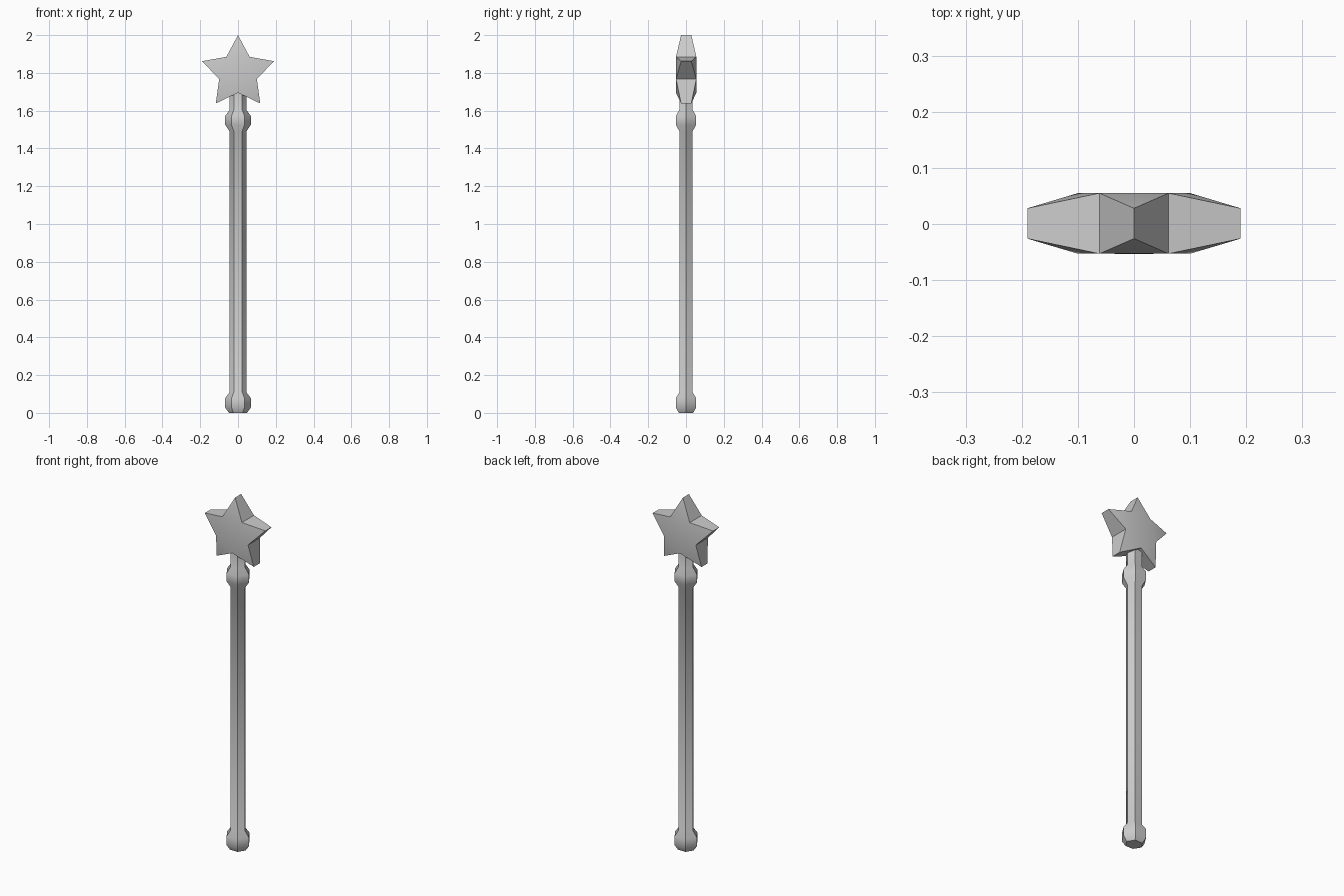
import bpy
from math import sin, cos, pi, radians

if "Cube" in bpy.data.objects:
    bpy.data.objects.remove(bpy.data.objects["Cube"])


def make_object(name, verts, faces):
    mesh = bpy.data.meshes.new(name)
    mesh.from_pydata(verts, [], faces)
    mesh.update()
    obj = bpy.data.objects.new(name, mesh)
    bpy.context.collection.objects.link(obj)
    bpy.context.view_layer.objects.active = obj
    obj.select_set(True)
    bpy.ops.object.shade_smooth_by_angle(angle=radians(45))
    obj.select_set(False)
    return obj


def bridge(a, b, n):
    return [(a + i, a + (i + 1) % n, b + (i + 1) % n, b + i) for i in range(n)]


# Handle: slightly flattened hexagonal rod with a pommel and a collar
SIDES, FLATTEN = 6, 0.91
profile = [(0.048, 0), (0.068, 0.028), (0.068, 0.078), (0.044, 0.11),
           (0.044, 1.49), (0.068, 1.525), (0.068, 1.572), (0.044, 1.605),
           (0.044, 1.73)]
verts = [(r * cos(2 * pi * i / SIDES), FLATTEN * r * sin(2 * pi * i / SIDES), z)
         for r, z in profile for i in range(SIDES)]
faces = [tuple(reversed(range(SIDES)))]
for k in range(len(profile) - 1):
    faces += bridge(k * SIDES, (k + 1) * SIDES, SIDES)
faces.append(tuple(range(len(verts) - SIDES, len(verts))))
make_object("handle", verts, faces)

# Star head: thick in the middle, tapering toward the five tips
CENTRE_Z, MID_Y = 1.8, 0.001
verts = []
for side in (-1, 1):
    for i in range(10):
        r, depth = (0.2, 0.027) if i % 2 == 0 else (0.105, 0.054)
        a = pi / 2 - i * pi / 5
        verts.append((r * cos(a), MID_Y + side * depth, CENTRE_Z + r * sin(a)))
faces = bridge(0, 10, 10)
inner = [1, 3, 5, 7, 9]
faces.append(tuple(reversed(inner)))
faces.append(tuple(i + 10 for i in inner))
for t in range(0, 10, 2):
    p, q = (t - 1) % 10, t + 1
    faces.append((q, t, p))
    faces.append((p + 10, t + 10, q + 10))
# Outward-facing normals
star = make_object("star_head", verts, faces)
import bmesh
bm = bmesh.new()
bm.from_mesh(star.data)
bmesh.ops.recalc_face_normals(bm, faces=bm.faces)
bm.to_mesh(star.data)
bm.free()
